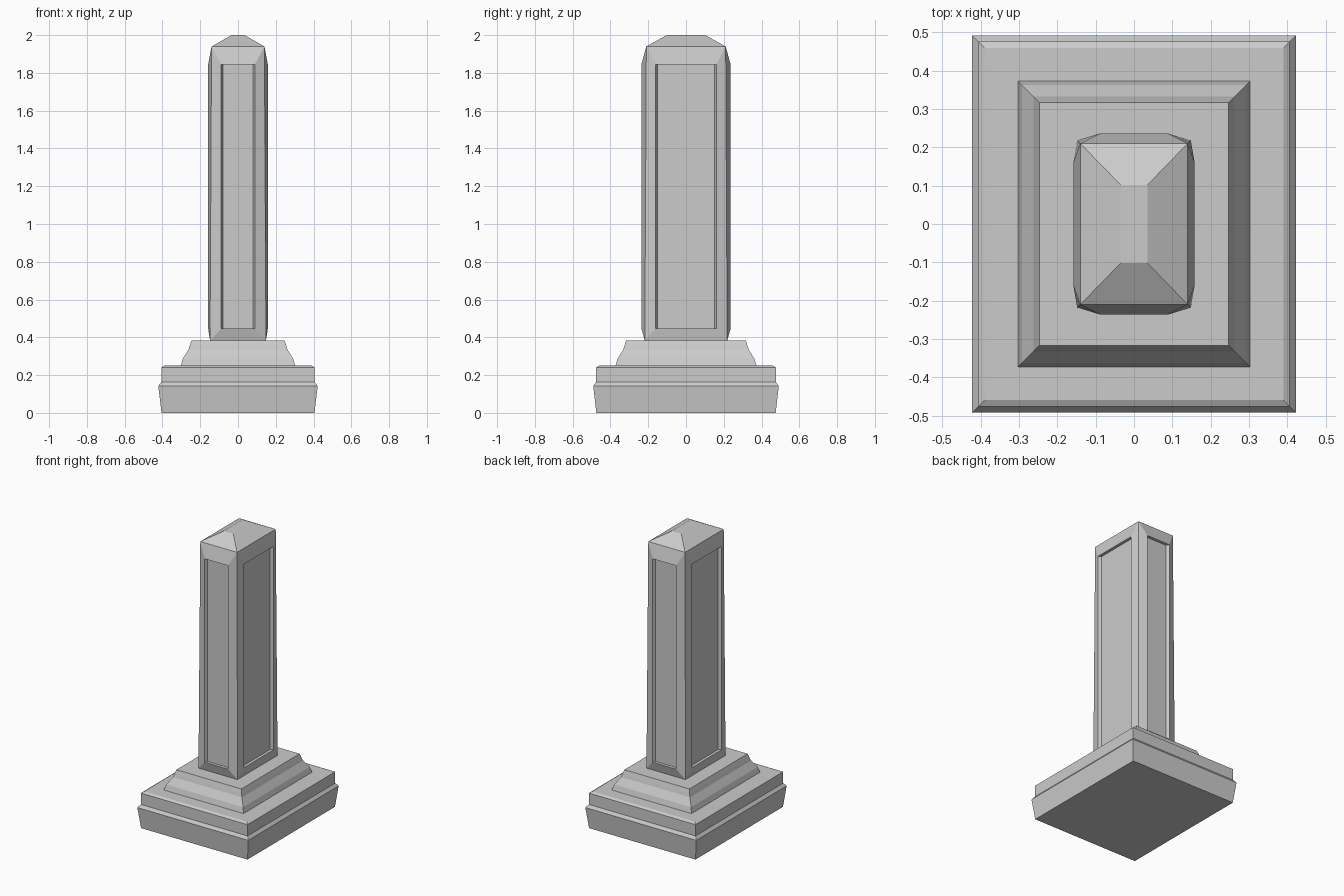
import bpy, bmesh

cube = bpy.data.objects.get("Cube")
if cube:
    bpy.data.objects.remove(cube, do_unlink=True)

stone = bpy.data.materials.new("grey stone")
stone.use_nodes = True
grey = (0.6, 0.6, 0.6, 1)
stone.diffuse_color = grey
stone.node_tree.nodes["Principled BSDF"].inputs["Base Color"].default_value = grey


def rect(bm, hx, hy, z):
    return [bm.verts.new((sx * hx, sy * hy, z))
            for sx, sy in ((-1, -1), (1, -1), (1, 1), (-1, 1))]


def bridge(bm, a, b):
    for i in range(4):
        j = (i + 1) % 4
        bm.faces.new((a[i], a[j], b[j], b[i]))


def finish(bm, name):
    bmesh.ops.recalc_face_normals(bm, faces=bm.faces)
    mesh = bpy.data.meshes.new(name)
    bm.to_mesh(mesh)
    bm.free()
    mesh.materials.append(stone)
    obj = bpy.data.objects.new(name, mesh)
    bpy.context.collection.objects.link(obj)


def moulding(name, profile):
    """Stack rectangular rings of (half x, half y, z) and close both ends."""
    bm = bmesh.new()
    rings = [rect(bm, *p) for p in profile]
    for a, b in zip(rings, rings[1:]):
        bridge(bm, a, b)
    bm.faces.new(rings[0])
    bm.faces.new(rings[-1])
    finish(bm, name)


# Stepped base slab
moulding("base_slab", [(0.405, 0.475, 0), (0.422, 0.491, 0.143),
                       (0.406, 0.476, 0.163), (0.406, 0.476, 0.241),
                       (0.39, 0.459, 0.25)])

# Plinth with a sloping moulding
moulding("plinth", [(0.303, 0.373, 0.25), (0.292, 0.362, 0.287),
                    (0.262, 0.332, 0.335), (0.257, 0.327, 0.352),
                    (0.247, 0.317, 0.383)])

# Shaft with a hipped cap and a raised frame round a sunk panel on each side
bm = bmesh.new()
low = rect(bm, 0.148, 0.218, 0.383)
high = rect(bm, 0.14, 0.21, 1.94)
crown = rect(bm, 0.035, 0.102, 2.0)
bridge(bm, high, crown)
bm.faces.new(crown)
bm.faces.new(low)


def panel_ring(side, half_width, reach):
    ring = []
    for u, z in ((-1, 0.446), (1, 0.446), (1, 1.845), (-1, 1.845)):
        x, y = u * half_width, -reach
        for _ in range(side):
            x, y = -y, x
        ring.append(bm.verts.new((x, y, z)))
    return ring


for side in range(4):
    nxt = (side + 1) % 4
    outline = [low[side], low[nxt], high[nxt], high[side]]
    half_width, reach = ((0.089, 0.236), (0.161, 0.158))[side % 2]
    rim = panel_ring(side, half_width, reach)
    panel = panel_ring(side, half_width - 0.01, reach - 0.02)
    bridge(bm, outline, rim)
    bridge(bm, rim, panel)
    bm.faces.new(panel)
finish(bm, "panelled_shaft")
